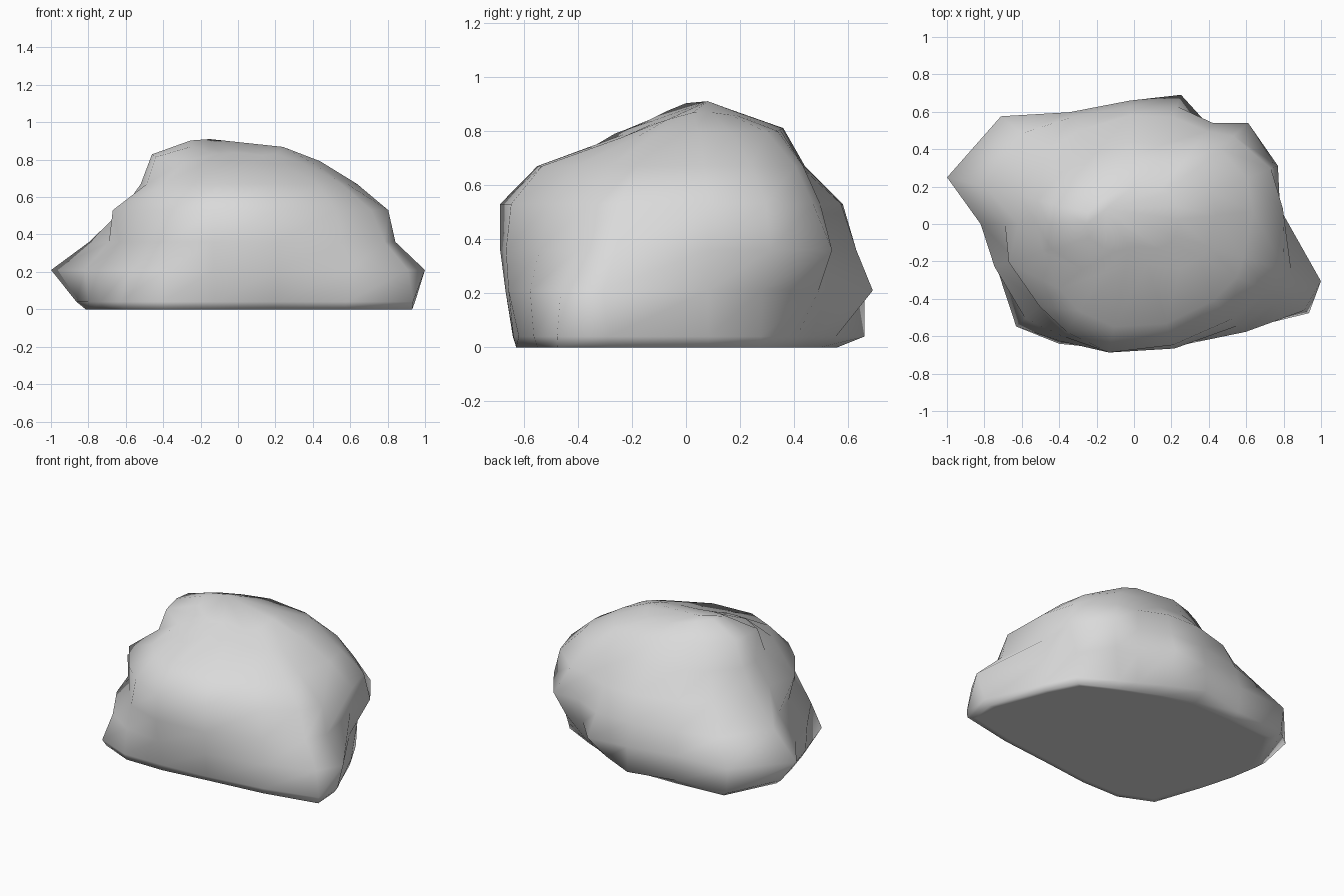
import bpy, bmesh, math

if "Cube" in bpy.data.objects:
    bpy.data.objects.remove(bpy.data.objects["Cube"])

# Boulder columns: compass angle, then the radius at each height level
LEVELS = [0.0, 0.04, 0.21, 0.36, 0.53, 0.67, 0.81]
COLUMNS = [
    (-17, .96, .99, 1.045, .88, .84, .61, .42),
    (6, .78, .79, .78, .785, .80, .64, .44),
    (22, .73, .74, .75, .83, .79, .65, .45),
    (41.5, .59, .62, .74, .815, .71, .61, .45),
    (52, .55, .59, .66, .685, .63, .55, .43),
    (70, .53, .59, .735, .67, .61, .45, .37),
    (92, .56, .66, .66, .63, .58, .44, .36),
    (120, .64, .68, .69, .66, .58, .43, .35),
    (141, .84, .90, .915, .77, .61, .47, .38),
    (166, .84, .89, 1.03, .82, .63, .53, .46),
    (180, .78, .80, .82, .69, .62, .52, .46),
    (197, .75, .77, .78, .66, .70, .51, .46),
    (221, .81, .835, .77, .67, .67, .53, .37),
    (238, .74, .755, .74, .71, .68, .55, .31),
    (259, .64, .65, .68, .70, .70, .56, .23),
    (288, .62, .65, .69, .70, .68, .56, .23),
    (316, .79, .81, .83, .78, .73, .59, .34),
    (333, 1.045, 1.05, 1.02, .88, .80, .62, .40),
]

bm = bmesh.new()


def ring(radii, height):
    """One closed loop of vertices; height is a function of x and y."""
    loop = []
    for col, r in zip(COLUMNS, radii):
        a = math.radians(col[0])
        x, y = r * math.cos(a), r * math.sin(a)
        loop.append(bm.verts.new((x, y, height(x, y))))
    return loop


def bridge(low, high):
    n = len(low)
    for i in range(n):
        j = (i + 1) % n
        bm.faces.new((low[i], low[j], high[j], high[i]))


def fan(loop, centre):
    c = bm.verts.new(centre)
    for i in range(len(loop)):
        bm.faces.new((loop[i], loop[(i + 1) % len(loop)], c))


def shoulder(x, y):
    """Upper rim, a little lower at the front and right."""
    return 0.81 - 0.04 * x + 0.1 * min(0, y)


def crown(x, y):
    """Tilted top, falling towards the front, back and right."""
    return 0.885 - 0.07 * x - 0.4 * max(0, -y) - 0.2 * max(0, y - 0.1)


# Underside: inset loop keeps the base flat in shading
rings = [ring([c[1] * 0.95 for c in COLUMNS], lambda x, y: 0.0)]
# Sides
for k, z in enumerate(LEVELS[:-1]):
    rings.append(ring([c[k + 1] for c in COLUMNS], lambda x, y: z))
# Shoulder and crown
rings.append(ring([c[7] for c in COLUMNS], shoulder))
rings.append(ring([c[7] * 0.55 for c in COLUMNS], crown))
for low, high in zip(rings, rings[1:]):
    bridge(low, high)
fan(rings[-1], (-0.15, 0.08, 0.91))
fan(rings[0][::-1], (0, 0, 0))

bmesh.ops.recalc_face_normals(bm, faces=bm.faces)
for f in bm.faces:
    f.smooth = True
mesh = bpy.data.meshes.new("boulder")
bm.to_mesh(mesh)
bm.free()

# Stone grey
stone = bpy.data.materials.new("stone_grey")
stone.diffuse_color = (0.7, 0.7, 0.7, 1)
stone.use_nodes = True
stone.node_tree.nodes["Principled BSDF"].inputs["Base Color"].default_value = stone.diffuse_color
mesh.materials.append(stone)
boulder = bpy.data.objects.new("boulder", mesh)
bpy.context.collection.objects.link(boulder)
